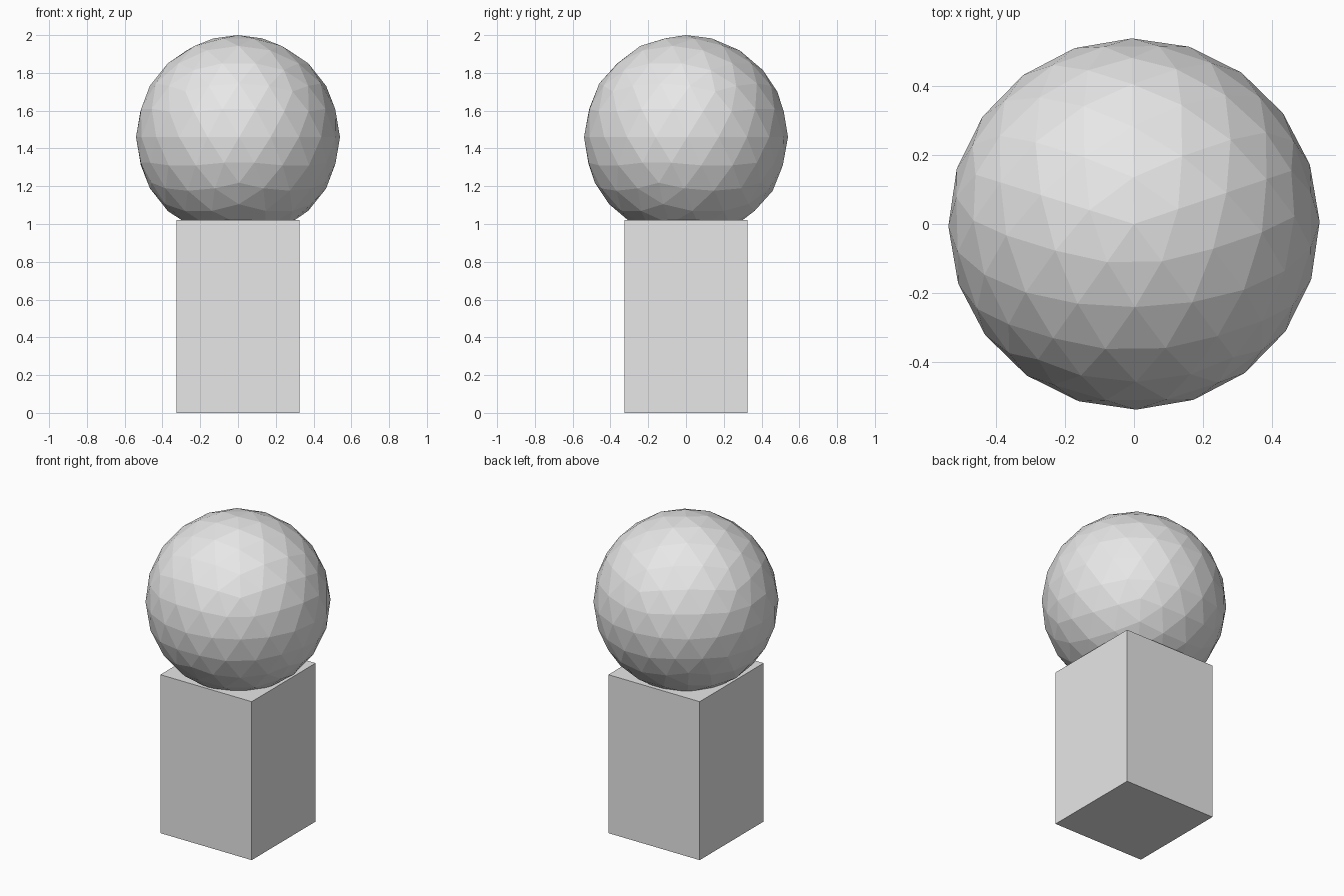
import bpy
import math

if "Cube" in bpy.data.objects:
    bpy.data.objects.remove(bpy.data.objects["Cube"])

# single pale grey material
grey = bpy.data.materials.new("pale grey")
grey.diffuse_color = (0.8, 0.8, 0.8, 1.0)
grey.use_nodes = True
grey.node_tree.nodes["Principled BSDF"].inputs["Base Color"].default_value = grey.diffuse_color

BASE_W, BASE_H, RADIUS = 0.65, 1.02, 0.54


def finish(name):
    obj = bpy.context.object
    obj.name = name
    obj.data.materials.append(grey)
    return obj


# square pedestal
bpy.ops.mesh.primitive_cube_add(size=1, location=(0, 0, BASE_H / 2))
finish("pedestal").scale = (BASE_W, BASE_W, BASE_H)

# faceted ball, sunk slightly into the pedestal top
bpy.ops.mesh.primitive_ico_sphere_add(
    subdivisions=3, radius=RADIUS, location=(0, 0, 2 - RADIUS),
    rotation=(0, 0, math.radians(18.7)))
finish("ball")
